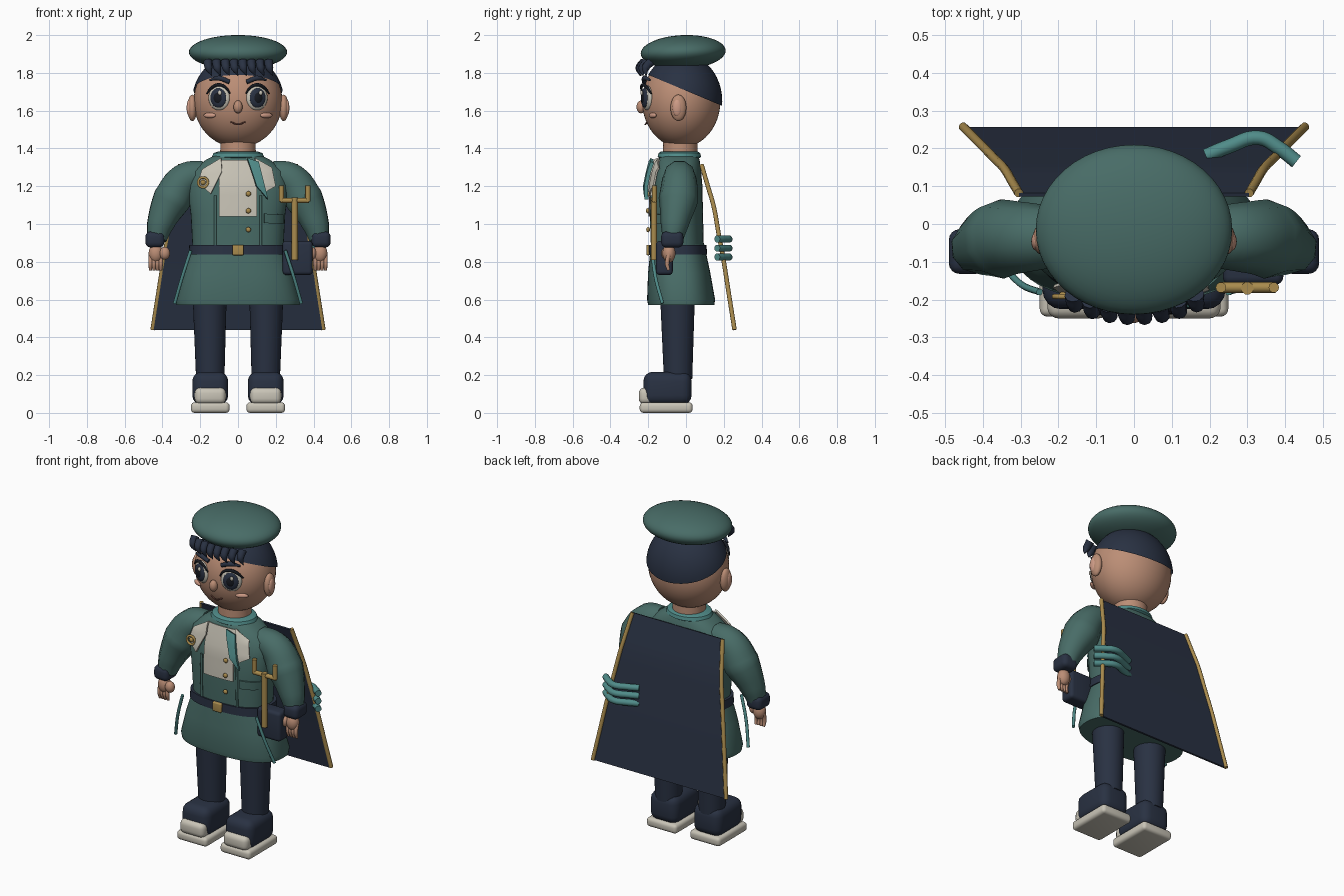
import bpy, bmesh, math
from mathutils import Matrix, Vector

if "Cube" in bpy.data.objects:
    bpy.data.objects.remove(bpy.data.objects["Cube"])


def material(name, *rgb):
    m = bpy.data.materials.new(name)
    m.use_nodes = True
    m.diffuse_color = (*rgb, 1)
    m.node_tree.nodes["Principled BSDF"].inputs["Base Color"].default_value = (*rgb, 1)
    return m


GREEN = material("coat green", .065, .15, .135)
TEAL = material("teal", .08, .26, .25)
NAVY = material("navy", .022, .031, .055)
SKIN = material("skin", .5, .27, .18)
CREAM = material("cream", .58, .55, .47)
GOLD = material("gold", .4, .26, .075)
BLACK = material("eye black", .008, .01, .015)
BLUSH = material("blush", .62, .33, .24)
BROWN = material("mouth brown", .16, .06, .045)
made = []


def add(name, mesh, mat):
    mesh.materials.clear()
    mesh.materials.append(mat)
    ob = bpy.data.objects.new(name, mesh)
    bpy.context.collection.objects.link(ob)
    made.append(ob)
    return ob


def finish(name, bm, mat):
    bmesh.ops.recalc_face_normals(bm, faces=bm.faces)
    mesh = bpy.data.meshes.new(name)
    bm.to_mesh(mesh)
    bm.free()
    return add(name, mesh, mat)


def ball(name, c, r, mat, rot=(0, 0, 0), seg=28, cut=None):
    bm = bmesh.new()
    bmesh.ops.create_uvsphere(bm, u_segments=seg, v_segments=seg // 2, radius=1)
    turn = Matrix.Rotation(rot[2], 4, 'Z') @ Matrix.Rotation(rot[1], 4, 'Y') @ Matrix.Rotation(rot[0], 4, 'X')
    bm.transform(Matrix.Translation(c) @ turn @ Matrix.Diagonal((*r, 1)))
    if cut:
        bmesh.ops.bisect_plane(bm, geom=bm.verts[:] + bm.edges[:] + bm.faces[:],
                               plane_co=cut[0], plane_no=cut[1], clear_inner=True)
    return finish(name, bm, mat)


def box(name, c, size, mat, bevel=.02):
    bm = bmesh.new()
    bmesh.ops.create_cube(bm, size=1)
    bm.transform(Matrix.Translation(c) @ Matrix.Diagonal((*size, 1)))
    bmesh.ops.bevel(bm, geom=bm.edges[:], offset=bevel, segments=4, profile=.5, affect='EDGES')
    return finish(name, bm, mat)


def loft(name, rings, mat, power=2.5, n=48):
    """Stack superellipse rings given as (x, y, z, rx, ry)."""
    bm = bmesh.new()
    loops = []
    for x, y, z, rx, ry in rings:
        loop = []
        for i in range(n):
            c, s = math.cos(math.tau * i / n), math.sin(math.tau * i / n)
            loop.append(bm.verts.new((x + rx * math.copysign(abs(c) ** (2 / power), c),
                                      y + ry * math.copysign(abs(s) ** (2 / power), s), z)))
        loops.append(loop)
    for a, b in zip(loops, loops[1:]):
        for i in range(n):
            bm.faces.new((a[i], a[(i + 1) % n], b[(i + 1) % n], b[i]))
    bm.faces.new(loops[0])
    bm.faces.new(loops[-1])
    return finish(name, bm, mat)


def tube(name, pts, radii, mat):
    """Round tube through points, with one radius or one per point."""
    cu = bpy.data.curves.new(name, 'CURVE')
    cu.dimensions, cu.bevel_depth, cu.bevel_resolution = '3D', 1, 3
    cu.use_fill_caps, cu.resolution_u = True, 6
    sp = cu.splines.new('BEZIER')
    sp.bezier_points.add(len(pts) - 1)
    for i, (bp, p) in enumerate(zip(sp.bezier_points, pts)):
        bp.co = p
        bp.radius = radii[i] if isinstance(radii, (list, tuple)) else radii
        bp.handle_left_type = bp.handle_right_type = 'AUTO'
    tmp = bpy.data.objects.new("tmp", cu)
    bpy.context.collection.objects.link(tmp)
    bpy.context.view_layer.update()
    mesh = bpy.data.meshes.new_from_object(tmp.evaluated_get(bpy.context.evaluated_depsgraph_get()))
    bpy.data.objects.remove(tmp)
    return add(name, mesh, mat)


def sheet(name, rows, mat, thick=.01):
    bm = bmesh.new()
    grid = [[bm.verts.new(p) for p in row] for row in rows]
    for a, b in zip(grid, grid[1:]):
        for i in range(len(a) - 1):
            bm.faces.new((a[i], a[i + 1], b[i + 1], b[i]))
    bmesh.ops.recalc_face_normals(bm, faces=bm.faces)
    bmesh.ops.solidify(bm, geom=bm.faces[:], thickness=thick)
    return finish(name, bm, mat)


# Coat body and skirt
TORSO = [(0, -.045, .86, .24, .14), (0, -.05, 1.05, .25, .14), (0, -.048, 1.2, .27, .135),
         (0, -.042, 1.28, .25, .122), (0, -.038, 1.34, .17, .11), (0, -.035, 1.37, .11, .09)]
loft("coat_body", TORSO, GREEN)
loft("coat_skirt", [(0, -.025, .57, .325, .175), (0, -.026, .6, .33, .18), (0, -.036, .74, .29, .165),
                    (0, -.045, .9, .235, .14)], GREEN)


def front_y(x, z):
    for a, b in zip(TORSO, TORSO[1:]):
        if a[2] <= z <= b[2]:
            t = (z - a[2]) / (b[2] - a[2])
            _, cy, _, rx, ry = [p + (q - p) * t for p, q in zip(a, b)]
            return cy - ry * max(0, 1 - min(1, abs(x) / rx) ** 2.5) ** .4
    return -.18


def patch(name, corners, off, mat, thick=.01, n=8):
    """Plate laid on the chest between four (x, z) corners."""
    a, b, c, d = map(Vector, corners)
    rows = []
    for j in range(n + 1):
        l, r = a.lerp(d, j / n), b.lerp(c, j / n)
        row = [l.lerp(r, i / n) for i in range(n + 1)]
        rows.append([(p.x, front_y(p.x, p.y) - off, p.y) for p in row])
    return sheet(name, rows, mat, thick)


# Chest details
patch("shirt_panel", [(-.1, 1.34), (.1, 1.34), (.1, 1.04), (-.1, 1.04)], .009, CREAM)
patch("lapel_right", [(-.19, 1.29), (-.09, 1.35), (-.085, 1.28), (-.145, 1.16)], .03, CREAM)
patch("lapel_right_tip", [(-.19, 1.29), (-.15, 1.315), (-.145, 1.16), (-.215, 1.22)], .03, CREAM)
patch("lapel_left", [(.09, 1.35), (.18, 1.3), (.2, 1.2), (.13, 1.16)], .022, CREAM)
patch("scarf_tail", [(.05, 1.35), (.11, 1.33), (.16, 1.13), (.1, 1.2)], .05, TEAL, .02)
loft("collar", [(0, -.035, 1.345, .12, .1), (0, -.035, 1.355, .138, .115),
                (0, -.035, 1.375, .13, .11), (0, -.035, 1.385, .1, .095)], TEAL, 2)
patch("pocket_flap", [(.14, 1.055), (.24, 1.05), (.24, 1.0), (.14, 1.005)], .012, GREEN)
for z in (1.16, 1.07, .97):
    ball("button", (.055, front_y(.055, z) - .014, z), (.014, .01, .014), GOLD, seg=12)
ring = [(-.185 + .026 * math.cos(a * .63), -.192, 1.22 + .026 * math.sin(a * .63)) for a in range(11)]
tube("badge_ring", ring, .007, GOLD)
ball("badge_centre", (-.185, -.188, 1.22), (.014, .01, .014), GOLD, seg=12)

# Belt, buckle, pouch and pronged tool
loft("belt", [(0, -.043, .838, .262, .154), (0, -.043, .888, .258, .152)], NAVY)
box("buckle", (0, -.2, .862), (.06, .02, .055), GOLD, .006)
box("pouch", (.315, -.115, .82), (.16, .09, .18), NAVY, .02)
tube("tool_shaft", [(.3, -.17, .81), (.3, -.17, 1.14)], .017, GOLD)
tube("tool_crossbar", [(.225, -.168, 1.125), (.375, -.168, 1.125)], .014, GOLD)
for x in (.23, .37):
    tube("tool_prong", [(x, -.168, 1.12), (x, -.168, 1.205)], .014, GOLD)

# Neck, head, hair and beret
loft("neck", [(0, -.03, 1.32, .095, .093), (0, -.03, 1.46, .093, .09)], SKIN, 2)
ball("head", (0, -.025, 1.65), (.235, .207, .245), SKIN, seg=48)
ball("hair", (0, -.022, 1.65), (.243, .214, .252), NAVY, seg=48,
     cut=((0, -.01, 1.71), (0, .42, 1)))
ball("beret", (0, -.015, 1.91), (.26, .225, .09), GREEN, rot=(.04, 0, 0), seg=48)
for i in range(8):
    x = -.16 + i * .046
    y = -.025 - .215 * math.sqrt(1 - (x / .3) ** 2)
    tube("fringe_tuft", [(x, y + .02, 1.86), (x + .005, y - .008, 1.825), (x + .022, y - .004, 1.785)],
         [.024, .021, .002], NAVY)
ball("nose", (0, -.238, 1.62), (.024, .024, .034), SKIN)
tube("mouth", [(-.038, -.205, 1.54), (0, -.215, 1.527), (.038, -.205, 1.54)], .004, BROWN)

for s, side in ((1, "left"), (-1, "right")):
    # Face
    ball("ear_" + side, (s * .242, -.04, 1.615), (.026, .042, .07), SKIN)
    ball("inner_ear_" + side, (s * .258, -.046, 1.615), (.014, .025, .045), BLUSH)
    turn = (0, 0, s * .36)
    eye = Vector((s * .1, -.206, 1.668))
    out = Vector((s * .3, -.95, 0))
    ball("eye_" + side, eye, (.06, .022, .066), CREAM, turn)
    ball("iris_" + side, eye + out * .013, (.045, .015, .052), NAVY, turn)
    ball("pupil_" + side, eye + out * .019, (.027, .013, .032), BLACK, turn)
    ball("glint_" + side, eye + out * .03 + Vector((.012, 0, .026)), (.011, .007, .013), CREAM, turn, 12)
    tube("lash_" + side, [(s * .042, -.232, 1.69), (s * .065, -.236, 1.722), (s * .1, -.228, 1.737),
                          (s * .138, -.206, 1.722), (s * .165, -.184, 1.69)], [.004, .007, .009, .009, .004], BLACK)
    tube("brow_" + side, [(s * .045, -.222, 1.752), (s * .1, -.218, 1.772), (s * .15, -.19, 1.762)],
         [.012, .014, .005], NAVY)
    ball("cheek_" + side, (s * .15, -.176, 1.575), (.036, .012, .014), BLUSH, (0, 0, s * .5))

    # Sleeve, cuff and hand
    tube("sleeve_" + side, [(s * .17, -.035, 1.265), (s * .28, -.035, 1.235), (s * .35, -.04, 1.13),
                            (s * .41, -.06, 1.0), (s * .43, -.07, .92)], [.075, .092, .105, .075, .055], GREEN)
    box("cuff_" + side, (s * .44, -.073, .918), (.1, .118, .085), NAVY, .028)
    ball("palm_" + side, (s * .435, -.09, .845), (.038, .034, .05), SKIN)
    for k in range(4):
        x = s * (.409 + k * .018)
        tube("finger_" + side, [(x, -.09, .84), (x, -.1, .79), (x, -.092, .755)], [.012, .012, .008], SKIN)
    ball("thumb_" + side, (s * .388, -.105, .845), (.028, .026, .034), SKIN)

    # Trouser leg and shoe
    loft("leg_" + side, [(s * .147, -.042, .18, .075, .075), (s * .15, -.045, .62, .09, .092)], NAVY, 2)
    box("shoe_" + side, (s * .147, -.098, .13), (.19, .255, .175), NAVY, .05)
    box("toe_cap_" + side, (s * .147, -.205, .09), (.165, .09, .088), CREAM, .03)
    box("sole_" + side, (s * .147, -.105, .028), (.205, .28, .056), CREAM, .02)

    # Coat piping and hanging straps
    tube("coat_seam_" + side, [(s * .12, front_y(.12, z) - .004, z) for z in (.89, 1.0, 1.15)], .007, GREEN)
    tube("hanging_strap_" + side, [(s * .25, -.18, .86), (s * .295, -.162, .72), (s * .335, -.125, .58)], .009, TEAL)

# Cape with gold edging
cape = []
for (y0, z0, w0), (y1, z1, w1) in (((.082, 1.315, .305), (.145, 1.1, .342)), ((.145, 1.1, .342), (.2, .8, .395)),
                                   ((.2, .8, .395), (.257, .44, .452))):
    for k in range(4):
        t = k / 4
        cape.append((y0 + (y1 - y0) * t, z0 + (z1 - z0) * t, w0 + (w1 - w0) * t))
cape.append((.257, .44, .452))
sheet("cape", [[(w * i / 4, y, z) for i in range(-4, 5)] for y, z, w in cape], NAVY, .01)
for s in (1, -1):
    tube("cape_edging", [(s * w, y, z) for y, z, w in cape[::2]], .012, GOLD)

# Triple teal bands on the cape
for z in (.92, .872, .825):
    tube("cape_band", [(.19, .18, z), (.25, .205, z), (.33, .228, z), (.385, .2, z), (.43, .165, z)], .019, TEAL)

# Smooth shading with sharp edges kept
bpy.ops.object.select_all(action='DESELECT')
for ob in made:
    ob.select_set(True)
bpy.context.view_layer.objects.active = made[0]
bpy.ops.object.shade_smooth_by_angle(angle=math.radians(40))
